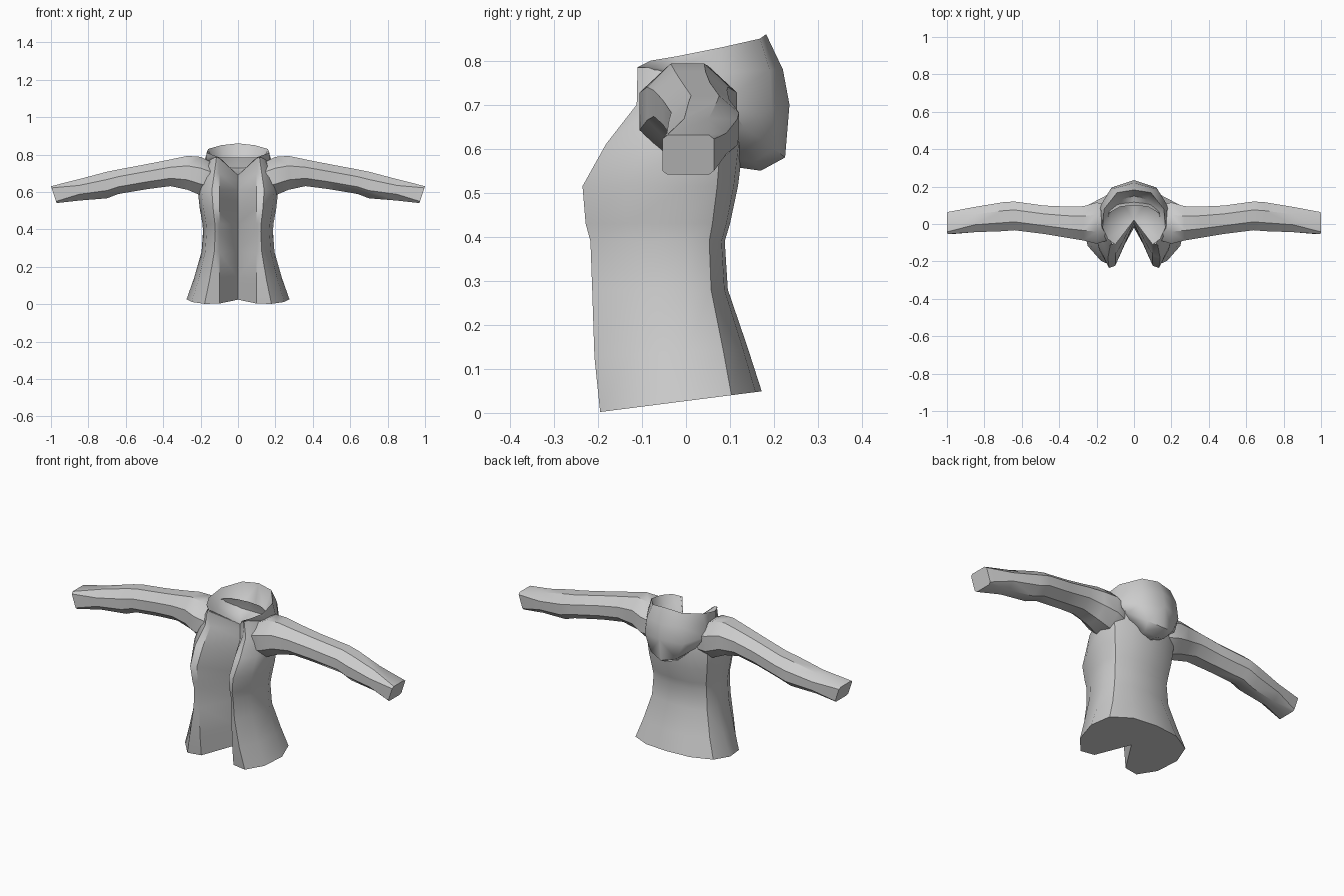
import bpy, bmesh, math
from mathutils import Vector

cube = bpy.data.objects.get("Cube")
if cube:
    bpy.data.objects.remove(cube, do_unlink=True)

GREY = (0.6, 0.6, 0.6, 1)
fabric = bpy.data.materials.new("grey fabric")
fabric.use_nodes = True
fabric.diffuse_color = GREY
fabric.node_tree.nodes["Principled BSDF"].inputs["Base Color"].default_value = GREY


def loft(bm, rows, closed=False):
    """Skin a list of point rows and return the vertex rows."""
    grid = [[bm.verts.new(p) for p in row] for row in rows]
    count = len(rows[0])
    for lower, upper in zip(grid, grid[1:]):
        for i in range(count if closed else count - 1):
            j = (i + 1) % count
            bm.faces.new((lower[i], lower[j], upper[j], upper[i]))
    return grid


def finish(name, bm, angle, flip=False):
    """Mirror the half mesh across x, weld it and make a smooth object."""
    bmesh.ops.remove_doubles(bm, verts=bm.verts, dist=0.0005)
    bmesh.ops.mirror(bm, geom=bm.verts[:] + bm.edges[:] + bm.faces[:],
                     merge_dist=0.001, axis='X')
    bmesh.ops.remove_doubles(bm, verts=bm.verts, dist=0.0005)
    bmesh.ops.recalc_face_normals(bm, faces=bm.faces)
    mesh = bpy.data.meshes.new(name)
    bm.to_mesh(mesh)
    bm.free()
    mesh.materials.append(fabric)
    obj = bpy.data.objects.new(name, mesh)
    bpy.context.collection.objects.link(obj)
    bpy.ops.object.select_all(action='DESELECT')
    obj.select_set(True)
    bpy.context.view_layer.objects.active = obj
    bpy.ops.object.shade_smooth_by_angle(angle=math.radians(angle))
    return obj


# Jacket body: half rings from the inner fold, round the front edge, to the back
def body_ring(z, slope, width, front, back, fold, fold_drop=0):
    outline = [
        (0, fold),
        (0.1, front + 0.012),
        (max(0.115, width * 0.65), front),
        (width * 0.9, front * 0.6),
        (width, 0),
        (width * 0.88, back * 0.6),
        (width * 0.5, back * 0.92),
        (0, back),
    ]
    ring = [Vector((x, y, z + slope * y)) for x, y in outline]
    ring[0].z -= fold_drop
    return ring


body_rings = [
    # height, slope, half width, front, back, inner fold
    (0.027, 0.128, 0.275, -0.195, 0.172, -0.02),
    (0.14, 0.06, 0.235, -0.208, 0.14, -0.02),
    (0.28, 0, 0.195, -0.213, 0.095, -0.01),
    (0.39, 0, 0.187, -0.217, 0.088, 0),
    (0.43, 0, 0.19, -0.228, 0.1, 0),
    (0.515, 0, 0.205, -0.235, 0.118, 0.01),
    (0.61, 0, 0.215, -0.182, 0.13, 0.02),
    (0.7, 0, 0.195, -0.112, 0.125, 0.02, 0.04),
    (0.785, 0, 0.15, -0.11, 0.1, 0.02, 0.095),
]
bm = bmesh.new()
rings = loft(bm, [body_ring(*r) for r in body_rings])
bm.faces.new(rings[0])
finish("jacket_body", bm, 40)


# Sleeves: eight-sided rings running outward, closed at the cuff
def sleeve_ring(x, front, back, bottom, top, square=1, tilt=0):
    ring = []
    grow = 1.06 if square == 1 else 1
    for i in range(8):
        a = math.tau * (i + 0.5) / 8
        c, s = math.cos(a), math.sin(a)
        c = math.copysign(abs(c) ** square, c) * grow
        s = math.copysign(abs(s) ** square, s) * grow
        y = (front + back) / 2 + c * (back - front) / 2
        z = (bottom + top) / 2 + s * (top - bottom) / 2
        ring.append((x + tilt * s, y, z))
    return ring


sleeve_rings = [
    (0.14, -0.09, 0.1, 0.58, 0.76),
    (0.2, -0.108, 0.118, 0.58, 0.79),
    (0.27, -0.09, 0.097, 0.61, 0.795),
    (0.36, -0.075, 0.095, 0.63, 0.776),
    (0.48, -0.055, 0.1, 0.615, 0.752),
    (0.64, -0.035, 0.122, 0.588, 0.722),
    (0.7, -0.04, 0.118, 0.565, 0.71),
    (0.85, -0.045, 0.093, 0.553, 0.67),
    (0.985, -0.055, 0.065, 0.54, 0.632, 0.25, 0.015),
]
bm = bmesh.new()
rings = loft(bm, [sleeve_ring(*r) for r in sleeve_rings], closed=True)
bm.faces.new(rings[-1])
finish("sleeves", bm, 40)

# Folded hood: rows run from the back centre to the front corner
corner = (0.1, -0.11, 0.785)
seam = (0.13, -0.07, 0.775)
rim = [(0, 0.182, 0.86), (0.09, 0.168, 0.85), (0.16, 0.08, 0.83),
       (0.168, -0.02, 0.81), (0.14, -0.08, 0.8), corner]
hood_rows = [
    rim,
    [(0, 0.22, 0.78), (0.11, 0.19, 0.78), (0.178, 0.08, 0.77),
     (0.172, -0.02, 0.78), (0.138, -0.075, 0.785), corner],
    [(0, 0.235, 0.7), (0.12, 0.195, 0.69), (0.185, 0.09, 0.71),
     (0.165, 0, 0.76), seam, corner],
    [(0, 0.225, 0.58), (0.08, 0.2, 0.6), (0.15, 0.13, 0.65),
     (0.15, 0.03, 0.74), seam, corner],
    [(0, 0.17, 0.55), (0.06, 0.155, 0.57), (0.12, 0.11, 0.63),
     (0.13, 0.03, 0.73), seam, corner],
    [(0, 0.1, 0.56), (0.05, 0.1, 0.58), (0.1, 0.08, 0.64),
     (0.12, 0.02, 0.73), seam, corner],
]
# Hood lining sinks from the rim to the throat of the inner fold
throat = (0, 0.02, 0.69)
lining_rows = [
    rim,
    [(0, 0.15, 0.74), (0.07, 0.13, 0.74), (0.12, 0.07, 0.745),
     (0.125, 0, 0.755), (0.115, -0.06, 0.775), corner],
    [throat] * 6,
]


def skin(bm, rows):
    """Loft rows that share points, leaving out collapsed faces."""
    for low, high in zip(rows, rows[1:]):
        for i in range(len(low) - 1):
            points = []
            for p in (low[i], low[i + 1], high[i + 1], high[i]):
                if p not in points:
                    points.append(p)
            if len(points) > 2:
                bm.faces.new([bm.verts.new(p) for p in points])


bm = bmesh.new()
skin(bm, hood_rows)
skin(bm, lining_rows)
finish("hood", bm, 50)
